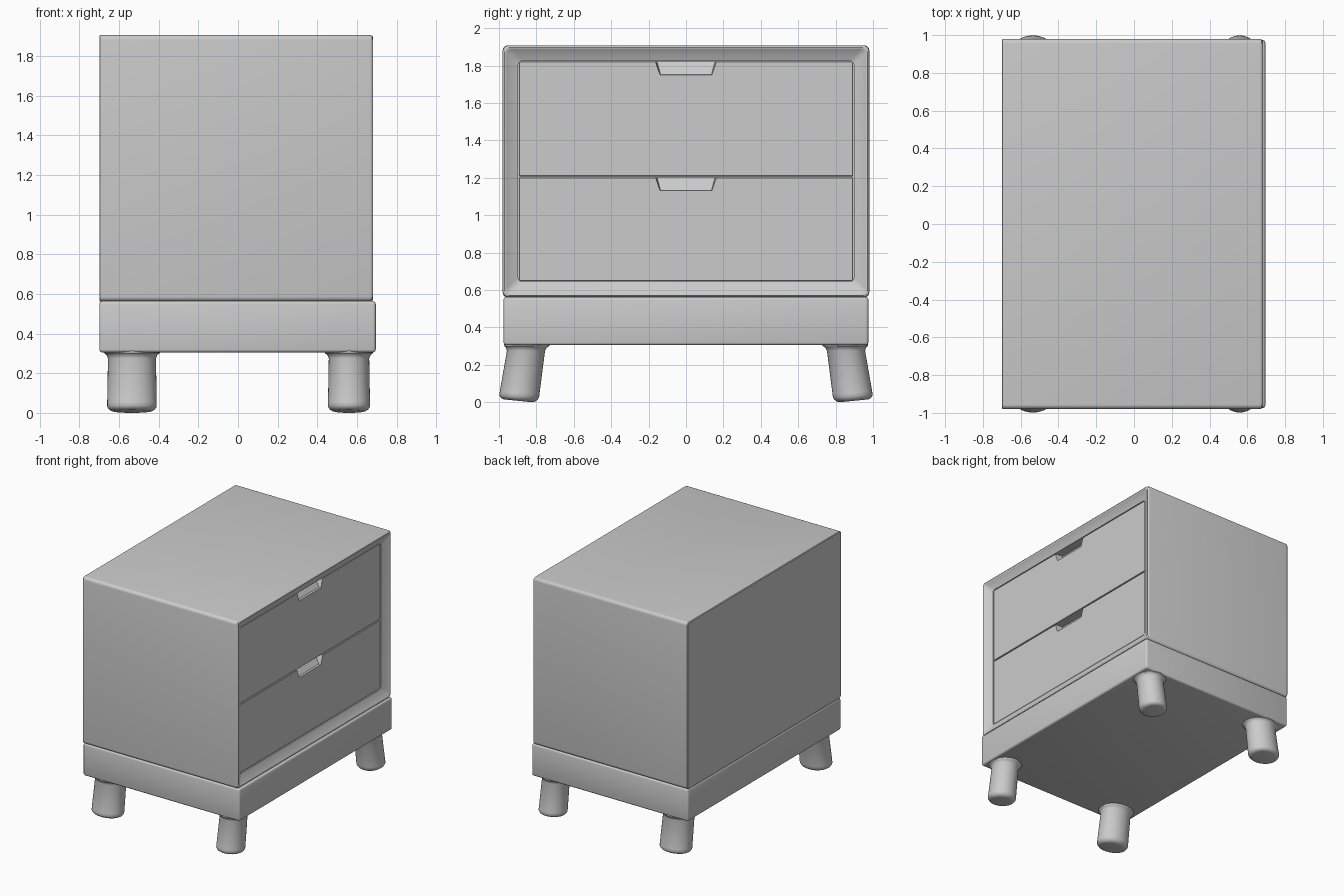
import bpy, bmesh, math

if "Cube" in bpy.data.objects:
    bpy.data.objects.remove(bpy.data.objects["Cube"])


def finish(name, bm, angle=35):
    bmesh.ops.recalc_face_normals(bm, faces=bm.faces)
    me = bpy.data.meshes.new(name)
    bm.to_mesh(me)
    bm.free()
    ob = bpy.data.objects.new(name, me)
    bpy.context.collection.objects.link(ob)
    bpy.ops.object.select_all(action='DESELECT')
    ob.select_set(True)
    bpy.context.view_layer.objects.active = ob
    if angle:
        bpy.ops.object.shade_smooth_by_angle(angle=math.radians(angle))
    return ob


def loft(rings):
    # closed solid through a list of equal-length rings
    bm = bmesh.new()
    vs = [[bm.verts.new(p) for p in r] for r in rings]
    n = len(vs[0])
    for a, b in zip(vs, vs[1:]):
        for i in range(n):
            j = (i + 1) % n
            bm.faces.new((a[i], a[j], b[j], b[i]))
    bm.faces.new(vs[0])
    bm.faces.new(vs[-1])
    return bm


def round_rect(x, hy, z0, z1, r, seg=5):
    pts = []
    corners = [(hy - r, z1 - r), (r - hy, z1 - r), (r - hy, z0 + r), (hy - r, z0 + r)]
    for k, (cy, cz) in enumerate(corners):
        for s in range(seg + 1):
            a = math.pi / 2 * (k + s / seg)
            pts.append((x, cy + r * math.cos(a), cz + r * math.sin(a)))
    return pts


def box(name, x0, x1, y0, y1, z0, z1, bevel, seg=3):
    bm = bmesh.new()
    bmesh.ops.create_cube(bm, size=1)
    for v in bm.verts:
        v.co = ((x0 + x1) / 2 + v.co.x * (x1 - x0),
                (y0 + y1) / 2 + v.co.y * (y1 - y0),
                (z0 + z1) / 2 + v.co.z * (z1 - z0))
    if bevel:
        bmesh.ops.bevel(bm, geom=bm.edges[:], offset=bevel, segments=seg,
                        profile=0.5, affect='EDGES')
    return finish(name, bm)


# cabinet shell: (x, inset from outside, corner radius), with coved rim and recess
shell = [(-0.70, 0.005, 0.02), (-0.695, 0, 0.025), (0.665, 0, 0.025),
         (0.676, 0.003, 0.025), (0.682, 0.010, 0.025), (0.682, 0.014, 0.025),
         (0.676, 0.022, 0.025), (0.660, 0.045, 0.025), (0.645, 0.083, 0.02),
         (0.50, 0.083, 0.02)]
finish("cabinet_shell", loft([round_rect(x, 0.98 - i, 0.562 + i, 1.907 - i, r)
                              for x, i, r in shell]))

# plinth under the cabinet
box("plinth", -0.70, 0.695, -0.975, 0.975, 0.305, 0.564, 0.015)

# drawer fronts with finger-pull notches cut into their top edge
for name, z0, z1 in (("lower_drawer", 0.649, 1.202), ("upper_drawer", 1.208, 1.821)):
    drawer = box(name, 0.49, 0.642, -0.893, 0.893, z0, z1, 0.003, 1)
    t, b = z1 + 0.02, z1 - 0.072
    front = [(0.66, -0.172, t), (0.66, 0.172, t), (0.66, 0.141, b), (0.66, -0.141, b)]
    back = [(0.56, -0.160, t), (0.56, 0.160, t), (0.625, 0.136, b + 0.003), (0.625, -0.136, b + 0.003)]
    cutter = finish("notch_cutter", loft([front, back]), 0)
    cutter.hide_render = True
    mod = drawer.modifiers.new("notch", 'BOOLEAN')
    mod.operation = 'DIFFERENCE'
    mod.solver = 'EXACT'
    mod.object = cutter
    bpy.context.view_layer.objects.active = drawer
    bpy.ops.object.modifier_apply(modifier=mod.name)
    bpy.data.objects.remove(cutter)

# splayed legs: (z, change in radius) from foot to flared top
leg = [(0.008, -0.032), (0.010, -0.022), (0.018, -0.009), (0.032, 0.0), (0.05, 0.0),
       (0.275, -0.004), (0.292, 0.003), (0.302, 0.016), (0.32, 0.016)]
for name, cx, rx in (("back_leg", -0.535, 0.125), ("front_leg", 0.56, 0.106)):
    for side, s in (("left", -1), ("right", 1)):
        rings = []
        for z, d in leg:
            cy = s * (0.897 - 0.15 * z)
            ring = []
            for k in range(40):
                a = 2 * math.pi * k / 40
                # sole leans slightly with the splay
                ring.append((cx + (rx + d) * math.cos(a),
                             cy + (0.106 + d) * math.sin(a),
                             z + (0.075 * s * math.sin(a) * 0.1 - 0.0) * (z < 0.06)))
            rings.append(ring)
        ob = finish(f"{name}_{side}", loft(rings), 50)
        low = min(v.co.z for v in ob.data.vertices)
        for v in ob.data.vertices:
            if v.co.z < 0.2:
                v.co.z -= low
